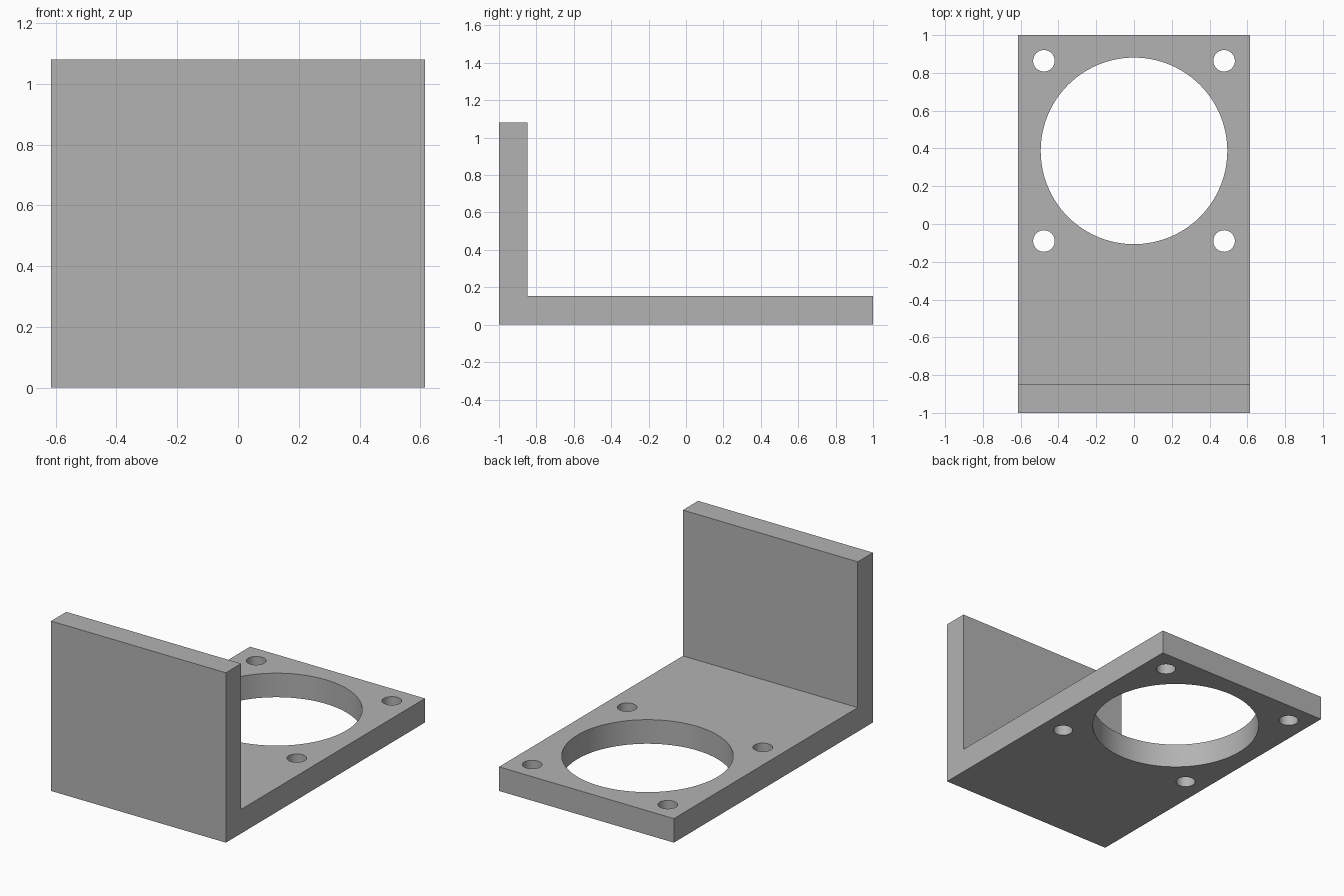
import bpy
import bmesh
import math
from mathutils import Matrix

WIDTH, HEIGHT, THICK = 1.23, 1.08, 0.153
BORE_Y, BORE_R = 0.387, 0.494
BOLT_OFFSET, BOLT_R = 0.477, 0.057

cube = bpy.data.objects.get("Cube")
if cube:
    bpy.data.objects.remove(cube, do_unlink=True)

grey = bpy.data.materials.new("plain grey")
grey.use_nodes = True
colour = (0.45, 0.45, 0.45, 1)
grey.diffuse_color = colour
grey.node_tree.nodes["Principled BSDF"].inputs["Base Color"].default_value = colour


def make_object(name, bm):
    bmesh.ops.recalc_face_normals(bm, faces=bm.faces)
    mesh = bpy.data.meshes.new(name)
    bm.to_mesh(mesh)
    bm.free()
    mesh.materials.append(grey)
    obj = bpy.data.objects.new(name, mesh)
    bpy.context.collection.objects.link(obj)
    return obj


# L-shaped bracket: side profile extruded across the width
profile = [(-1, 0), (1, 0), (1, THICK), (THICK - 1, THICK),
           (THICK - 1, HEIGHT), (-1, HEIGHT)]
bm = bmesh.new()
side = bm.faces.new([bm.verts.new((-WIDTH / 2, y, z)) for y, z in profile])
swept = bmesh.ops.extrude_face_region(bm, geom=[side])["geom"]
bmesh.ops.translate(bm, vec=(WIDTH, 0, 0),
                    verts=[v for v in swept if isinstance(v, bmesh.types.BMVert)])
bracket = make_object("bracket", bm)

# Cutters: central bore and four bolt holes around it
bm = bmesh.new()
holes = [(0, BORE_Y, BORE_R, 96)]
holes += [(sx * BOLT_OFFSET, BORE_Y + sy * BOLT_OFFSET, BOLT_R, 48)
          for sx in (-1, 1) for sy in (-1, 1)]
for x, y, radius, sides in holes:
    bmesh.ops.create_cone(bm, cap_ends=True, segments=sides, radius1=radius,
                          radius2=radius, depth=THICK * 3,
                          matrix=Matrix.Translation((x, y, THICK / 2)))
cutter = make_object("hole_cutter", bm)
cutter.hide_render = True
cutter.hide_set(True)

cut = bracket.modifiers.new("holes", "BOOLEAN")
cut.operation = "DIFFERENCE"
cut.solver = "EXACT"
cut.object = cutter

# Apply the cut, then smooth the hole walls while keeping edges sharp
bpy.ops.object.select_all(action="DESELECT")
bpy.context.view_layer.objects.active = bracket
bracket.select_set(True)
bpy.ops.object.modifier_apply(modifier=cut.name)
bpy.data.objects.remove(cutter, do_unlink=True)
bpy.ops.object.shade_smooth_by_angle(angle=math.radians(30))
